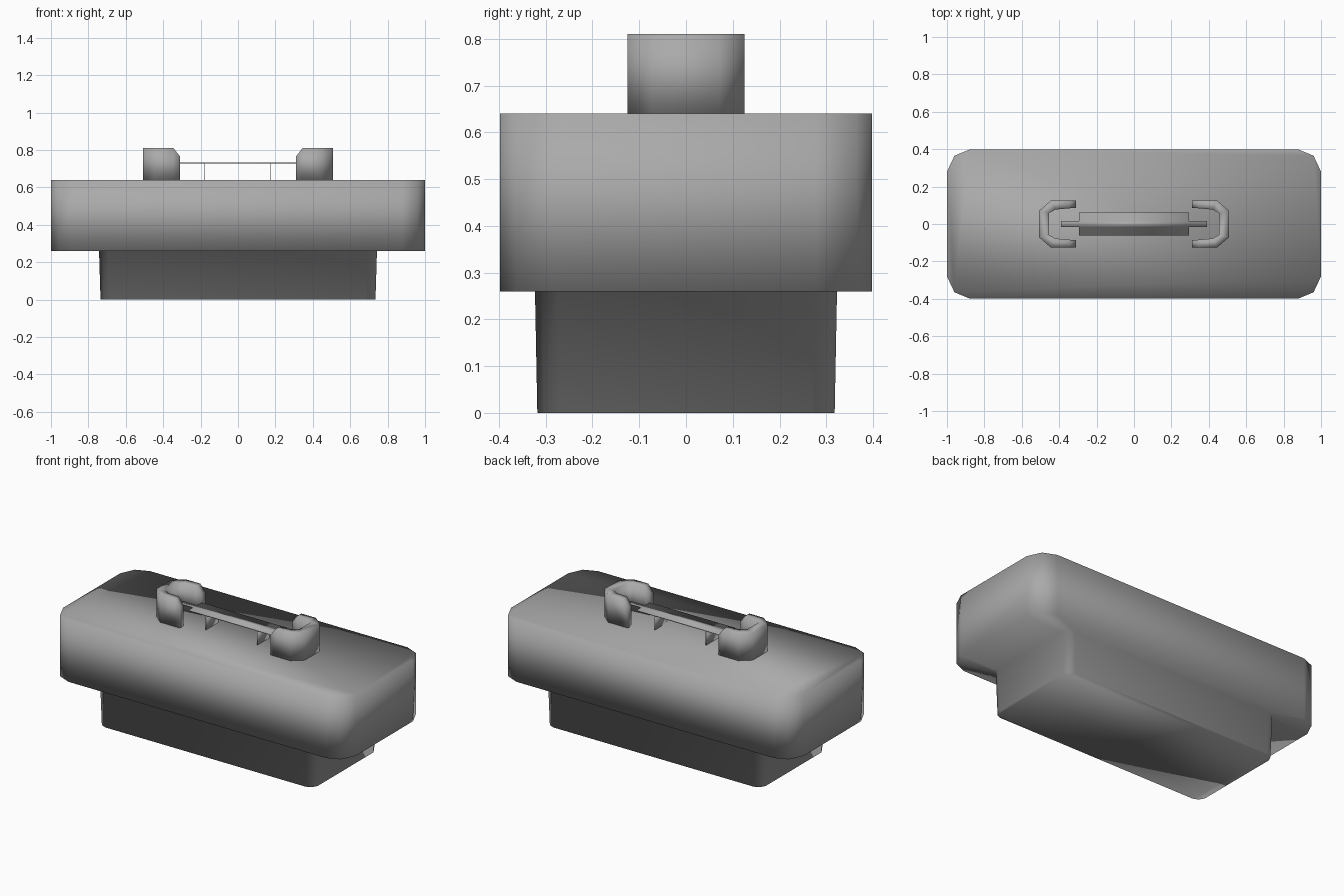
import bpy, bmesh

if "Cube" in bpy.data.objects:
    bpy.data.objects.remove(bpy.data.objects["Cube"])

grey = bpy.data.materials.new("dark_grey")
grey.diffuse_color = (0.4, 0.4, 0.4, 1)
grey.use_nodes = True
grey.node_tree.nodes["Principled BSDF"].inputs["Base Color"].default_value = grey.diffuse_color


def make(name, build):
    bm = bmesh.new()
    build(bm)
    bmesh.ops.recalc_face_normals(bm, faces=bm.faces)
    me = bpy.data.meshes.new(name)
    bm.to_mesh(me)
    bm.free()
    me.materials.append(grey)
    ob = bpy.data.objects.new(name, me)
    bpy.context.collection.objects.link(ob)
    for p in me.polygons:
        p.use_smooth = True
    return ob


def four_way(corner):
    """Mirror one corner's outline points into all four quadrants."""
    rev = corner[::-1]
    return (corner + [(-x, y) for x, y in rev]
            + [(-x, -y) for x, y in corner] + [(x, -y) for x, y in rev])


def loft(name, levels):
    """Closed skin through (outline, z) levels of equal point count."""
    def build(bm):
        rings = [[bm.verts.new((x, y, z)) for x, y in o] for o, z in levels]
        n = len(rings[0])
        for a, b in zip(rings, rings[1:]):
            for i in range(n):
                j = (i + 1) % n
                bm.faces.new((a[i], a[j], b[j], b[i]))
        bm.faces.new(rings[0][::-1])
        bm.faces.new(rings[-1])
    return make(name, build)


# Body and slightly tapered base in one smooth skin
body = four_way([(1, 0.28), (0.96, 0.365), (0.88, 0.398)])
base_low = four_way([(0.735, 0.27), (0.718, 0.304), (0.685, 0.318)])
base_high = four_way([(0.743, 0.275), (0.726, 0.309), (0.693, 0.323)])
loft("body_and_base", [(base_low, 0), (base_high, 0.26), (body, 0.26), (body, 0.64)])

# C-shaped clips: outer point, inner point, top height at each station
half = [((0.31, 0.125), (0.31, 0.087), 0.765),
        ((0.345, 0.125), (0.345, 0.084), 0.81),
        ((0.445, 0.125), (0.42, 0.077), 0.81),
        ((0.507, 0.072), (0.455, 0.058), 0.81)]
stations = half + [((o[0], -o[1]), (i[0], -i[1]), h) for o, i, h in half[::-1]]


def clip(name, side):
    def build(bm):
        rows = []
        for (ox, oy), (ix, iy), h in stations:
            rows.append([bm.verts.new((side * x, y, z)) for x, y, z in (
                (ox, oy, 0.64), (ox, oy, h), (ix, iy, h), (ix, iy, 0.64))])
        for r, s in zip(rows, rows[1:]):
            for k in range(4):
                m = (k + 1) % 4
                bm.faces.new((r[k], r[m], s[m], s[k]))
        bm.faces.new(rows[0])
        bm.faces.new(rows[-1])
    return make(name, build)


clip("left_clip", -1)
clip("right_clip", 1)

# Thin plate with a narrow tab at each end
plate = four_way([(0.39, 0.017), (0.293, 0.017), (0.293, 0.062)])
loft("handle_plate", [(plate, 0.727), (plate, 0.732)])

# Thin supports under the plate
for name, x in (("left_support", -0.178), ("right_support", 0.173)):
    w, t = 0.06, 0.002
    outline = [(x - t, -w), (x + t, -w), (x + t, w), (x - t, w)]
    loft(name, [(outline, 0.64), (outline, 0.727)])
